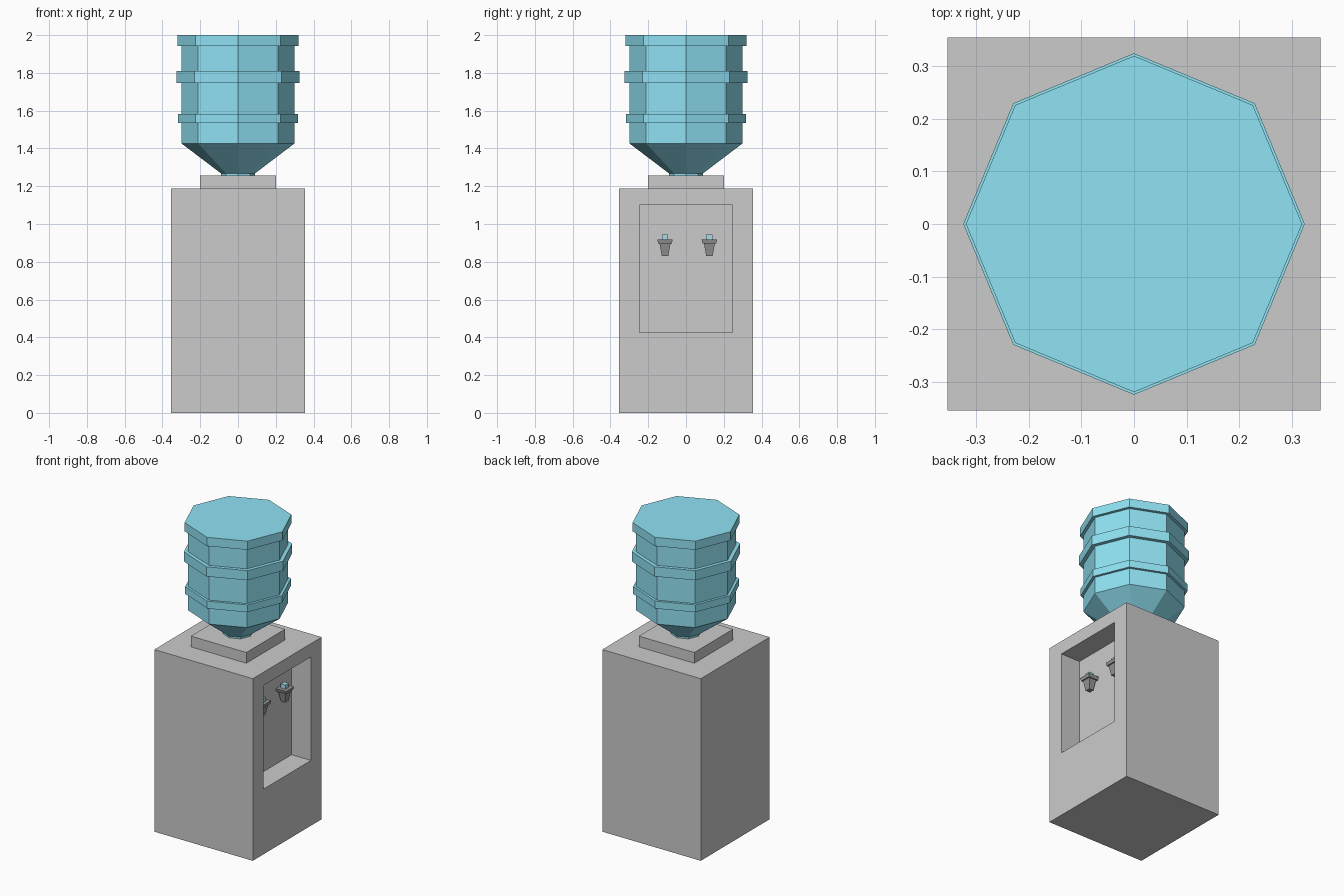
import bpy, bmesh, math

if "Cube" in bpy.data.objects:
    bpy.data.objects.remove(bpy.data.objects["Cube"])


def material(name, rgb):
    m = bpy.data.materials.new(name)
    m.diffuse_color = (*rgb, 1)
    m.use_nodes = True
    m.node_tree.nodes["Principled BSDF"].inputs["Base Color"].default_value = m.diffuse_color
    return m


def add_mesh(name, bm, mat=None):
    bmesh.ops.recalc_face_normals(bm, faces=bm.faces)
    me = bpy.data.meshes.new(name)
    bm.to_mesh(me)
    bm.free()
    ob = bpy.data.objects.new(name, me)
    bpy.context.collection.objects.link(ob)
    if mat:
        me.materials.append(mat)
    return ob


def box(name, lo, hi, mat=None):
    bm = bmesh.new()
    bmesh.ops.create_cube(bm, size=1)
    for v in bm.verts:
        v.co = [(a + b) / 2 + c * (b - a) for a, b, c in zip(lo, hi, v.co)]
    return add_mesh(name, bm, mat)


def stack(name, rings, mat=None):
    """Join rings of points from bottom to top and cap both ends."""
    bm = bmesh.new()
    loops = [[bm.verts.new(p) for p in ring] for ring in rings]
    n = len(loops[0])
    for a, b in zip(loops, loops[1:]):
        for i in range(n):
            j = (i + 1) % n
            bm.faces.new((a[i], a[j], b[j], b[i]))
    bm.faces.new(loops[0][::-1])
    bm.faces.new(loops[-1])
    return add_mesh(name, bm, mat)


def octagon(r, z):
    return [(r * math.cos(i * math.pi / 4), r * math.sin(i * math.pi / 4), z)
            for i in range(8)]


def rect(cx, cy, hx, hy, z):
    return [(cx + sx * hx, cy + sy * hy, z)
            for sx, sy in ((-1, -1), (1, -1), (1, 1), (-1, 1))]


blue = material("bottle_blue", (0.28, 0.76, 0.90))
dark = material("tap_dark", (0.30, 0.30, 0.30))
pale = material("button_blue", (0.40, 0.72, 0.80))

# Cabinet with the dispensing recess cut into its right side
cabinet = box("cabinet", (-0.355, -0.355, 0), (0.355, 0.355, 1.187))
cutter = box("recess_cutter", (0.215, -0.245, 0.425), (0.5, 0.245, 1.10))
cutter.hide_render = True
mod = cabinet.modifiers.new("recess", 'BOOLEAN')
mod.operation = 'DIFFERENCE'
mod.solver = 'EXACT'
mod.object = cutter
bpy.context.view_layer.objects.active = cabinet
bpy.ops.object.modifier_apply(modifier=mod.name)
bpy.data.objects.remove(cutter)

# Bottle seat on top of the cabinet
box("bottle_seat", (-0.2, -0.2, 1.187), (0.2, 0.2, 1.257))

# Eight-sided bottle: neck, shoulder, and three raised bands
profile = [(0.09, 1.25), (0.09, 1.268), (0.30, 1.427)]
for r, low, high in ((0.317, 1.535, 1.583), (0.325, 1.747, 1.81)):
    profile += [(0.30, low), (r, low), (r, high), (0.30, high)]
profile += [(0.30, 1.943), (0.32, 1.943), (0.32, 2.0)]
stack("bottle", [octagon(r, z) for r, z in profile], blue)

# Pair of taps on the recess back wall
for side, y in (("left", -0.111), ("right", 0.124)):
    x = 0.25
    stack(side + "_tap",
          [rect(x, y, hx, hy, z) for hx, hy, z in
           ((0.015, 0.017, 0.83), (0.026, 0.029, 0.897),
            (0.034, 0.036, 0.897), (0.038, 0.041, 0.918))], dark)
    box(side + "_tap_button", (x - 0.017, y - 0.017, 0.918),
        (x + 0.017, y + 0.017, 0.945), pale)
